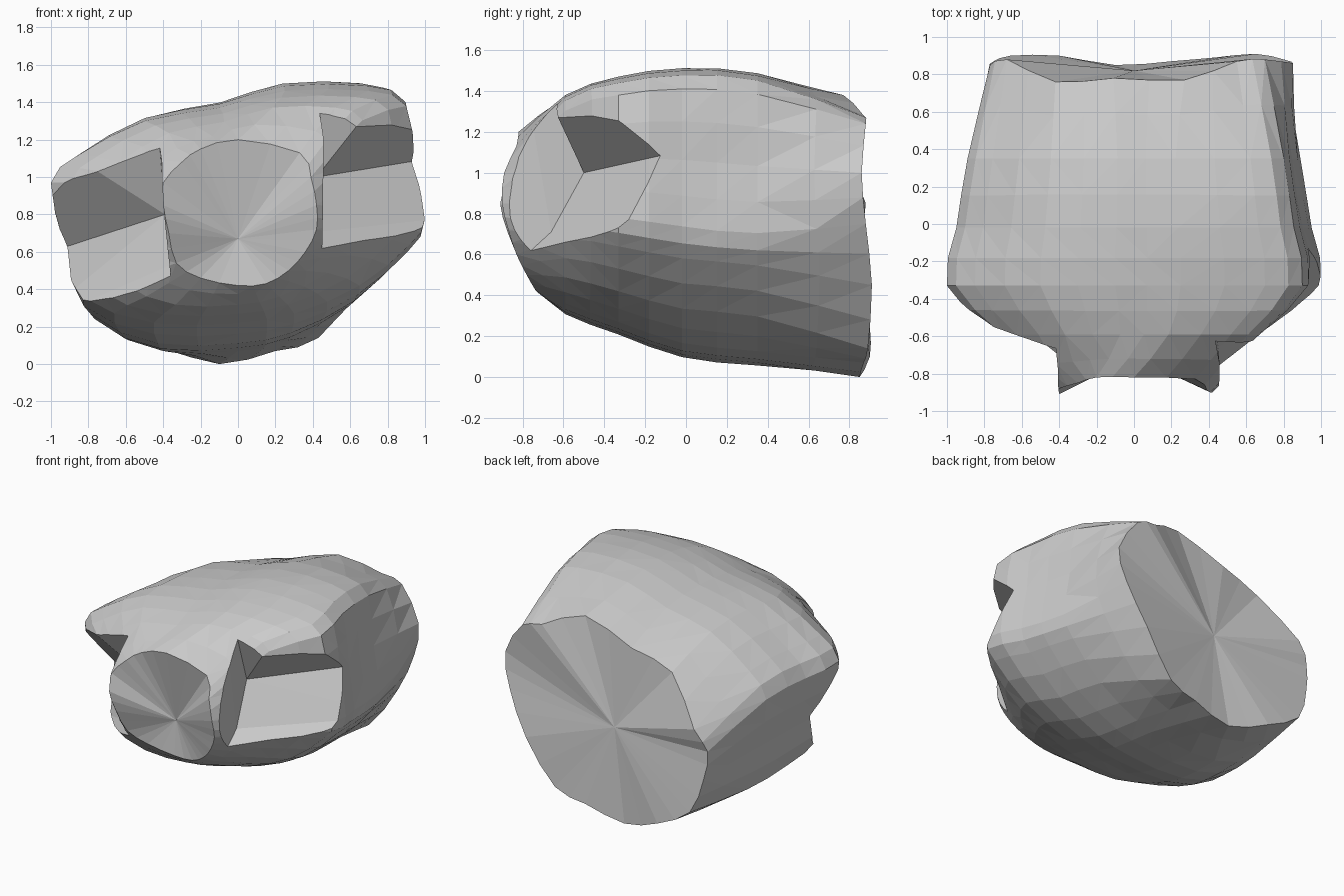
import bpy, bmesh
from mathutils import Vector as V

if "Cube" in bpy.data.objects:
    bpy.data.objects.remove(bpy.data.objects["Cube"])


def new_object(name, bm):
    bmesh.ops.recalc_face_normals(bm, faces=bm.faces)
    mesh = bpy.data.meshes.new(name)
    bm.to_mesh(mesh)
    bm.free()
    ob = bpy.data.objects.new(name, mesh)
    bpy.context.collection.objects.link(ob)
    return ob


def spline(a, b, c, d, t):
    return 0.5 * (2 * b + (c - a) * t + (2 * a - 5 * b + 4 * c - d) * t**2
                  + (3 * b - a - 3 * c + d) * t**3)


# Cross-sections, counter-clockwise from the belly: neck rim, shoulders, rear rim
neck = [(0, -.73, .42), (.15, -.74, .43), (.27, -.78, .50), (.36, -.83, .60),
        (.42, -.87, .72), (.42, -.90, .85), (.39, -.89, 1.0), (.33, -.83, 1.13),
        (0, -.82, 1.2), (-.2, -.82, 1.15), (-.3, -.85, 1.08), (-.4, -.88, .97),
        (-.4, -.91, .85), (-.37, -.87, .7), (-.33, -.8, .54), (-.2, -.75, .46)]
chest = [(0, .22), (.3, .27), (.65, .42), (.92, .64), (1, .78), (.95, 1.07),
         (.9, 1.38), (.7, 1.46), (.25, 1.46), (-.1, 1.37), (-.5, 1.3),
         (-.85, 1.12), (-1, .97), (-.93, .65), (-.83, .36), (-.45, .22)]
rear = [(-.1, .85, 0), (.2, .87, .07), (.43, .89, .14), (.65, .91, .45),
        (.8, .88, .75), (.85, .86, 1.0), (.7, .88, 1.24), (.55, .87, 1.28),
        (.27, .77, 1.38), (-.11, .78, 1.25), (-.42, .76, 1.15), (-.68, .88, .85),
        (-.77, .85, .7), (-.75, .87, .5), (-.66, .9, .25), (-.4, .9, .1)]

# Chest section scaled along the body: y, x scale, z scale, z pivot
stations = [(-.59, .74, .85, .87), (-.33, 1, 1, 1), (-.02, .95, 1.12, 1.13),
            (.35, .89, 1.133, 1.348)]
keys = [[V(p) for p in neck]]
for y, sx, sz, pz in stations:
    keys.append([V((x * sx, y, pz + (z - pz) * sz)) for x, z in chest])
keys.append([V(p) for p in rear])

# Resample: intermediate rings along the body and midpoints around each ring
rings = []
last = len(keys) - 1
for i in range(last):
    four = [keys[max(0, min(last, i + k))] for k in (-1, 0, 1, 2)]
    for t in (0, .5):
        rings.append([spline(*p, t) for p in zip(*four)])
rings.append(keys[-1])
fine = []
for r in rings:
    n = len(r)
    fine.append([spline(r[i - 1], r[i], r[(i + 1) % n], r[(i + 2) % n], t)
                 for i in range(n) for t in (0, .5)])

# Torso shell with fan-shaped neck and rear caps
bm = bmesh.new()
loops = [[bm.verts.new(p) for p in r] for r in fine]
n = len(loops[0])
for a, b in zip(loops, loops[1:]):
    for i in range(n):
        j = (i + 1) % n
        bm.faces.new((a[i], a[j], b[j], b[i]))
for loop, centre in ((loops[0], (0, -.71, .67)), (loops[-1], (0, .82, .66))):
    hub = bm.verts.new(centre)
    for i in range(n):
        bm.faces.new((loop[i], loop[(i + 1) % n], hub))
bmesh.ops.triangulate(bm, faces=bm.faces)
torso = new_object("torso", bm)


# V-shaped shoulder sockets: each end is (fold, upper lip, lower lip)
def socket_cutter(name, inner, outer):
    bm = bmesh.new()
    ends = []
    for t in (0, 1.6):
        f, u, l = [V(p).lerp(V(q), t) for p, q in zip(inner, outer)]
        top = V((u.x, f.y + 3 * (u.y - f.y), f.z + 3 * (u.z - f.z)))
        front = V((l.x, l.y - .6, l.z - .55))
        ends.append([bm.verts.new(p) for p in (f, top, front, l)])
    a, b = ends
    bm.faces.new(a)
    bm.faces.new(b)
    for i in range(4):
        j = (i + 1) % 4
        bm.faces.new((a[i], a[j], b[j], b[i]))
    bmesh.ops.triangulate(bm, faces=bm.faces)
    ob = new_object(name, bm)
    ob.hide_render = True
    return ob


cutters = [
    socket_cutter("right_socket_cutter",
                  [(.42, -.5, 1.0), (.47, -.63, 1.35), (.45, -.66, .71)],
                  [(.91, -.14, 1.08), (.9, -.4, 1.38), (1, -.28, .77)]),
    socket_cutter("left_socket_cutter",
                  [(-.39, -.5, .8), (-.46, -.64, 1.1), (-.36, -.67, .53)],
                  [(-.88, -.14, .64), (-1, -.34, .93), (-.84, -.28, .32)]),
]
bpy.context.view_layer.objects.active = torso
for c in cutters:
    mod = torso.modifiers.new("socket", 'BOOLEAN')
    mod.operation = 'DIFFERENCE'
    mod.solver = 'EXACT'
    mod.object = c
    bpy.ops.object.modifier_apply(modifier=mod.name)
    bpy.data.objects.remove(c)
